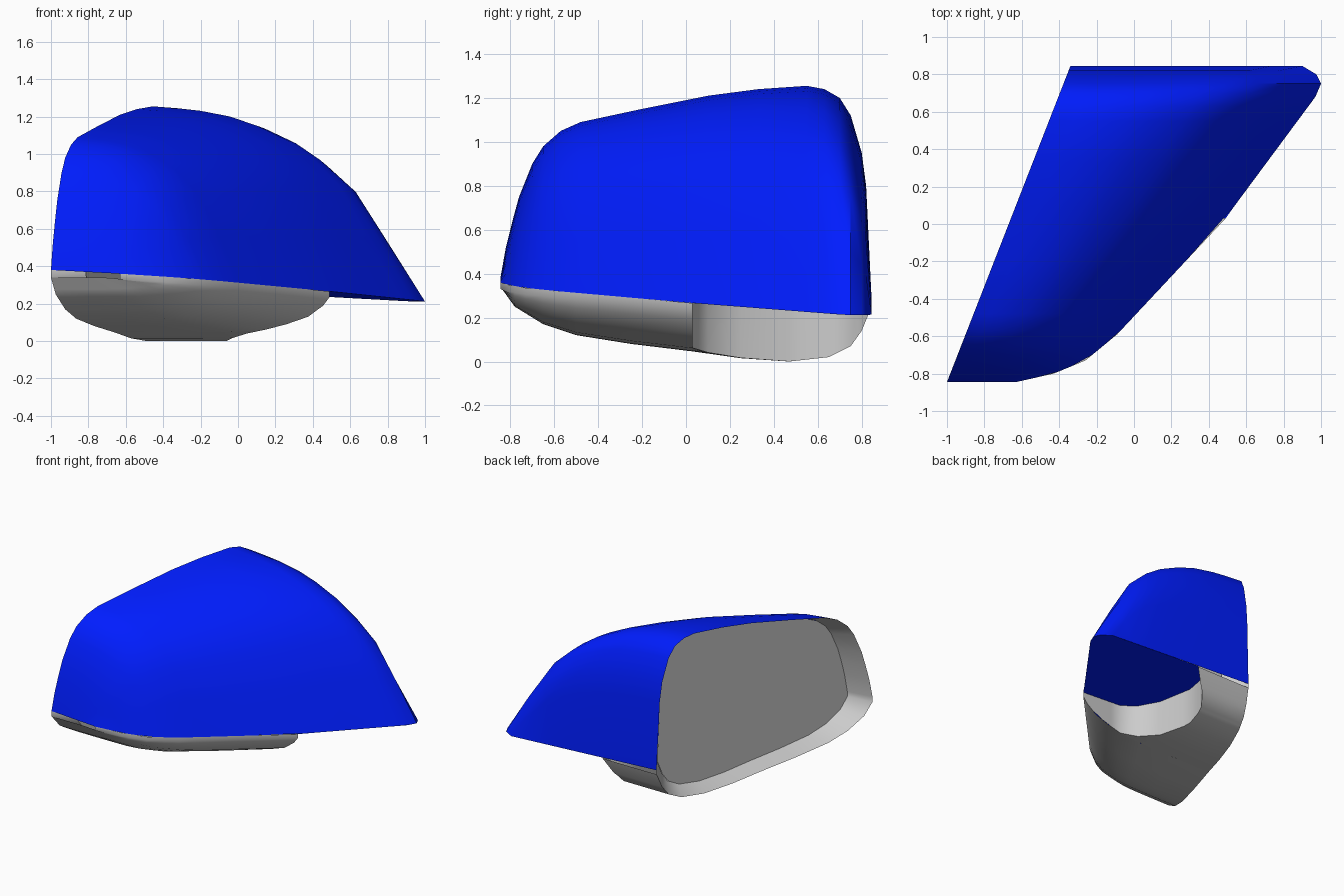
import bpy, bmesh
from mathutils import Vector

if "Cube" in bpy.data.objects:
    bpy.data.objects.remove(bpy.data.objects["Cube"])

# Opening rim, as (y, z): upper arch and lower arch
TOP = [(-.845, .38), (-.82, .52), (-.79, .64), (-.76, .75), (-.70, .90), (-.65, .98), (-.57, 1.05),
       (-.48, 1.09), (-.2, 1.15), (.1, 1.21), (.33, 1.24), (.55, 1.255), (.63, 1.24),
       (.70, 1.20), (.75, 1.12), (.80, .95), (.82, .80), (.845, .282)]
LOW = [(-.845, .34), (-.78, .25), (-.65, .17), (-.5, .12), (-.25, .08), (.03, .046), (.25, .015),
       (.47, 0), (.65, .02), (.75, .07), (.80, .14), (.845, .25)]
# Outer edge of the seam in plan, as (y, x)
OUTER = [(-.845, -.63), (-.80, -.43), (-.73, -.26), (-.59, -.09), (.03, .49), (.1, .54),
         (.68, .97), (.75, 1.0), (.80, .975), (.845, .9)]
# Edge of the arm recess in plan, as (y, x)
RECESS = [(.03, .15), (.1, .05), (.25, -.03), (.53, -.07), (.7, -.03), (.78, .03), (.845, .12)]
# Height falloff from rim (0) to outer edge (1)
CAP_FALL = [(0, 1), (.1, .997), (.19, .99), (.31, .967), (.415, .925), (.54, .85),
            (.634, .765), (.746, .62), (.87, .33), (1, 0)]
LOW_FALL = [(0, 1), (.3, 1), (.55, .99), (.7, .93), (.8, .78), (.9, .57), (.97, .25), (1, 0)]
LIP = .03


def interp(table, t):
    for (a, p), (b, q) in zip(table, table[1:]):
        if t <= b:
            return p + (q - p) * max(0, t - a) / (b - a)
    return table[-1][1]


def rim_x(y):
    return -1 + .66 * (y + .845) / 1.69


def seam(x, y):
    return .294 - .055 * x - .037 * y


def make(name, bm, facing, angle=.7):
    """Orient the sheet so its summed normal agrees with facing, then add it."""
    bmesh.ops.remove_doubles(bm, verts=bm.verts, dist=.0005)
    bmesh.ops.recalc_face_normals(bm, faces=bm.faces)
    total = sum((f.normal * f.calc_area() for f in bm.faces), Vector())
    if total.dot(Vector(facing)) < 0:
        bmesh.ops.reverse_faces(bm, faces=bm.faces)
    me = bpy.data.meshes.new(name)
    bm.to_mesh(me)
    bm.free()
    ob = bpy.data.objects.new(name, me)
    bpy.context.collection.objects.link(ob)
    bpy.ops.object.select_all(action='DESELECT')
    ob.select_set(True)
    bpy.context.view_layer.objects.active = ob
    bpy.ops.object.shade_smooth_by_angle(angle=angle)
    return ob


def skin(bm, rows, closed=False):
    grid = [[bm.verts.new(p) for p in row] for row in rows]
    n = len(rows[0])
    for r, s in zip(grid, grid[1:]):
        for j in range(n if closed else n - 1):
            k = (j + 1) % n
            bm.faces.new((r[j], r[k], s[k], s[j]))
    return grid


# Painted cap
blue = bpy.data.materials.new("blue_paint")
blue.diffuse_color = (0, .012, 1, 1)
blue.use_nodes = True
blue.node_tree.nodes["Principled BSDF"].inputs["Base Color"].default_value = blue.diffuse_color
rows = []
for y, top in TOP:
    row = []
    for f, g in CAP_FALL:
        x = rim_x(y) + (interp(OUTER, y) - rim_x(y)) * f
        s = seam(x, y)
        row.append((x, y, s + max(0, top - seam(rim_x(y), y)) * g))
    rows.append(row)
bm = bmesh.new()
skin(bm, rows)
make("mirror_cap", bm, (-1, 0, -1)).data.materials.append(blue)

# Underside of the cap over the arm recess
ys = sorted({p[0] for p in LOW + OUTER + RECESS})
back = [y for y in ys if y >= .03]
bm = bmesh.new()
skin(bm, [[(x, y, seam(x, y)) for x in (interp(RECESS, y), interp(OUTER, y))] for y in back])
make("cap_underside", bm, (0, 0, -1)).data.materials.append(blue)


# Lower housing: full-width front part, and back part cut short by the recess
def low_point(x, y):
    f = (x - rim_x(y)) / (interp(OUTER, y) - rim_x(y))
    z, s = interp(LOW, y), seam(x, y) - LIP
    return (x, y, z + (s - z) * (1 - interp(LOW_FALL, f)))


def low_row(edge, y):
    xs = [rim_x(y) + (interp(edge, y) - rim_x(y)) * f for f, _ in LOW_FALL]
    return [low_point(x, y) for x in xs] + [(xs[-1], y, seam(xs[-1], y))]


bm = bmesh.new()
skin(bm, [low_row(OUTER, y) for y in ys if y <= .03])
skin(bm, [low_row(RECESS, y) for y in back])
# Front stretch of the recess wall
path = [(.15 + (.49 - .15) * t, .03) for t in (1, .97, .9, .75, .5, .25, 0)]
skin(bm, [[low_point(x, y) for x, y in path], [(x, y, seam(x, y)) for x, y in path]])
make("lower_housing", bm, (1, 0, -1))

# Rim tray behind the opening
INWARD = Vector((.929, -.369, 0))
CENTRE = Vector((rim_x(0), 0, .65))
rim = [Vector((rim_x(y), y, z)) for y, z in TOP + LOW[::-1]]


def loop(scale, depth):
    pts = []
    for p in rim:
        d = p - CENTRE
        low = (1 + scale) / 2 + (1 - scale) * .25 if d.z < 0 else scale
        pts.append(CENTRE + Vector((d.x * scale, d.y * scale, d.z * low)) + INWARD * depth)
    return pts


bm = bmesh.new()
skin(bm, [loop(1, 0), loop(.88, .16)], closed=True)
make("rim_tray", bm, -INWARD)

# Mirror glass
bm = bmesh.new()
bm.faces.new([bm.verts.new(p) for p in loop(.88, .155)])
make("mirror_glass", bm, INWARD, .5)
